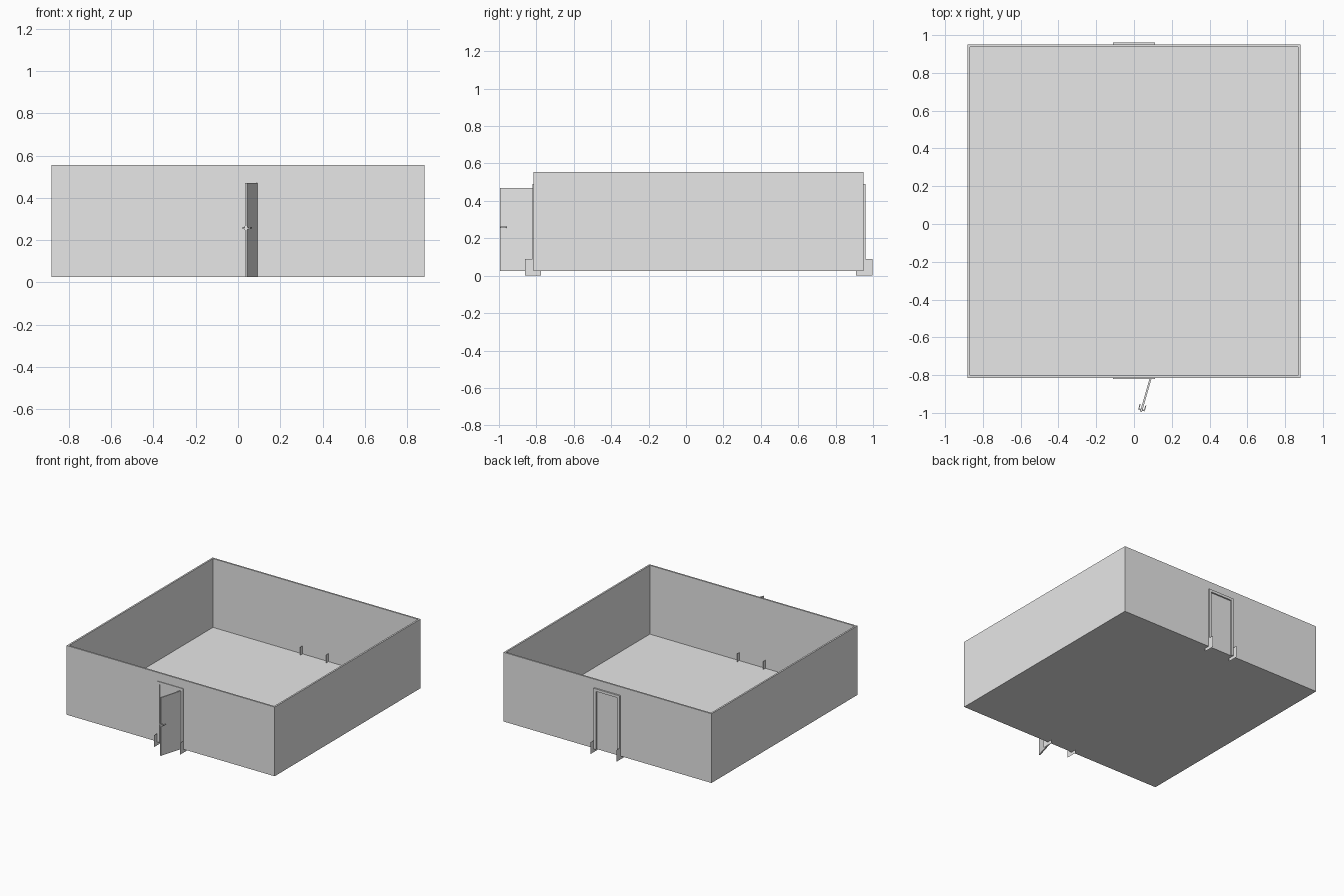
import bpy, bmesh
from math import radians
from mathutils import Matrix, Vector

cube = bpy.data.objects.get("Cube")
if cube:
    bpy.data.objects.remove(cube, do_unlink=True)

grey = bpy.data.materials.new("plain_grey")
grey.use_nodes = True
COLOUR = (0.8, 0.8, 0.8, 1)
grey.diffuse_color = COLOUR
grey.node_tree.nodes["Principled BSDF"].inputs["Base Color"].default_value = COLOUR

BASE, TOP = 0.025, 0.555
FRONT, BACK, SIDE = -0.815, 0.95, 0.881


def add_object(name, bm, matrix=Matrix()):
    mesh = bpy.data.meshes.new(name)
    bm.to_mesh(mesh)
    bm.free()
    mesh.materials.append(grey)
    obj = bpy.data.objects.new(name, mesh)
    obj.matrix_world = matrix
    bpy.context.collection.objects.link(obj)
    return obj


def add_box(bm, low, high):
    low, high = Vector(low), Vector(high)
    place = Matrix.Translation((low + high) / 2) @ Matrix.Diagonal((*(high - low), 1))
    bmesh.ops.create_cube(bm, size=1, matrix=place)


# Open-topped room: inset the top of a block and sink it to the floor
bm = bmesh.new()
add_box(bm, (-SIDE, FRONT, BASE), (SIDE, BACK, TOP))
bm.faces.ensure_lookup_table()
top = max(bm.faces, key=lambda f: f.calc_center_median().z)
bmesh.ops.inset_region(bm, faces=[top], thickness=0.018)
inner = bmesh.ops.extrude_face_region(bm, geom=[top])
bmesh.ops.delete(bm, geom=[top], context="FACES_ONLY")
verts = [v for v in inner["geom"] if isinstance(v, bmesh.types.BMVert)]
bmesh.ops.translate(bm, verts=verts, vec=(0, 0, BASE + 0.003 - TOP))
bmesh.ops.recalc_face_normals(bm, faces=bm.faces)
add_object("room_shell", bm)


# Door surrounds: two jambs and a head
def door_frame(name, wall, depth):
    y0, y1 = sorted((wall, wall + depth))
    bm = bmesh.new()
    for s in (-1, 1):
        a, b = sorted((s * 0.09, s * 0.11))
        add_box(bm, (a, y0, BASE), (b, y1, 0.47))
    add_box(bm, (-0.11, y0, 0.47), (0.11, y1, 0.49))
    add_object(name, bm)


door_frame("front_door_frame", FRONT, -0.005)
door_frame("back_door_frame", BACK, 0.011)


# Paper-thin upright plates through the wall beside each doorway
def side_plate(name, x, y):
    bm = bmesh.new()
    corners = [(-1, 0), (1, 0), (1, 0.09), (-1, 0.09)]
    bm.faces.new([bm.verts.new((x, y + 0.043 * s, z)) for s, z in corners])
    add_object(name, bm)


for side, x in (("right", -0.11), ("left", 0.11)):
    side_plate("front_plate_" + side, x, FRONT - 0.003)
    side_plate("back_plate_" + side, x, BACK + 0.003)

# Open door leaf, turned about its hinge
hinge = Matrix.Translation((0.087, FRONT - 0.005, 0)) @ Matrix.Rotation(radians(74), 4, "Z")
bm = bmesh.new()
add_box(bm, (-0.18, -0.005, BASE), (0, 0.005, 0.47))
add_object("door_leaf", bm, hinge)

# Lever handles on both faces of the leaf
bm = bmesh.new()
for s in (-1, 1):
    a, b = sorted((0, s * 0.018))
    add_box(bm, (-0.174, a, 0.254), (-0.167, b, 0.261))
    a, b = sorted((s * 0.013, s * 0.018))
    add_box(bm, (-0.174, a, 0.256), (-0.142, b, 0.262))
    a, b = sorted((0, s * 0.007))
    add_box(bm, (-0.176, a, 0.248), (-0.165, b, 0.268))
add_object("door_handles", bm, hinge)
